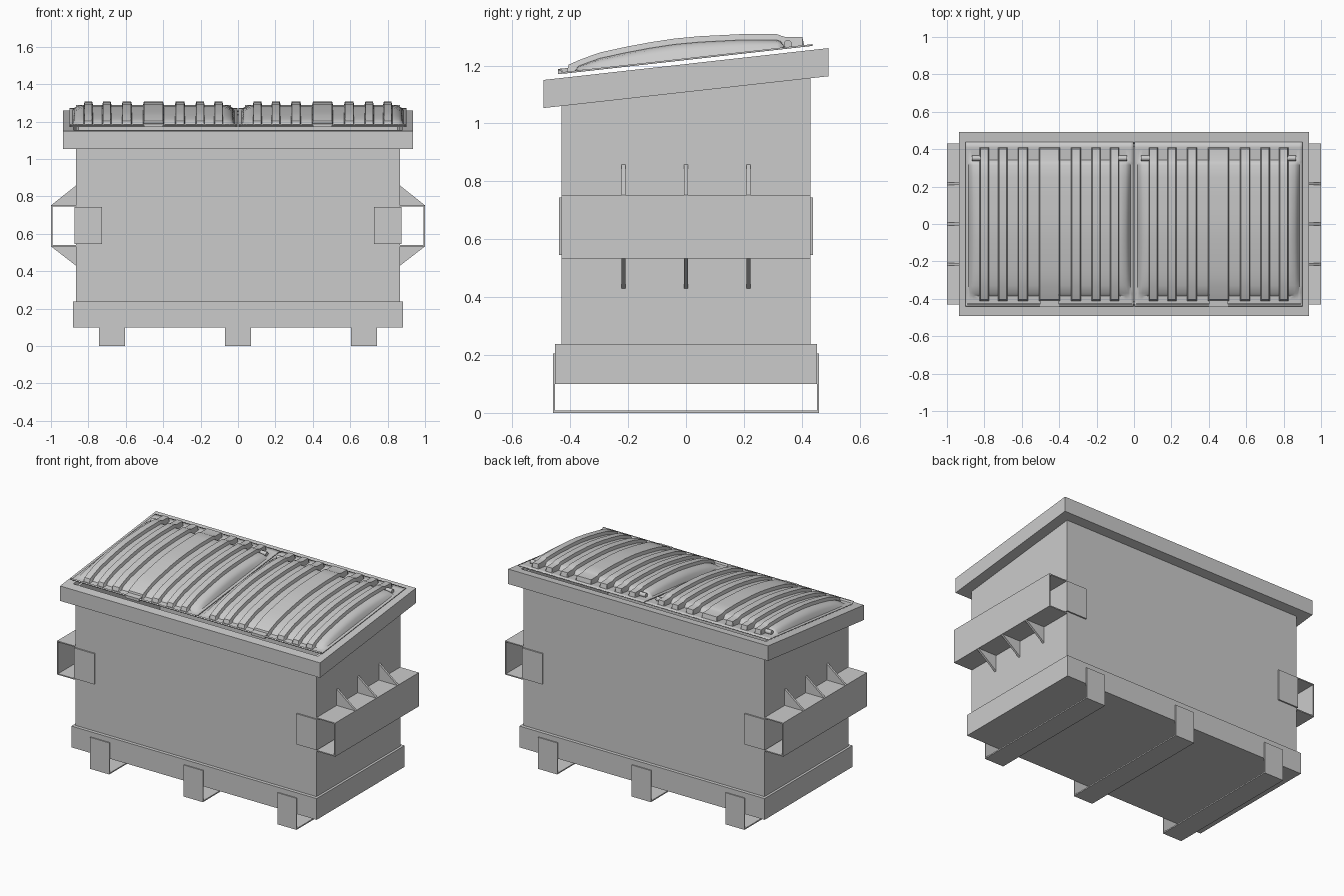
import bpy, bmesh, math

if "Cube" in bpy.data.objects:
    bpy.data.objects.remove(bpy.data.objects["Cube"])

SLOPE = 0.1117  # rise of the lid plane from front to back


def make_object(name, bm, angle=35):
    bmesh.ops.recalc_face_normals(bm, faces=bm.faces)
    me = bpy.data.meshes.new(name)
    bm.to_mesh(me)
    bm.free()
    ob = bpy.data.objects.new(name, me)
    bpy.context.collection.objects.link(ob)
    bpy.ops.object.select_all(action='DESELECT')
    ob.select_set(True)
    bpy.context.view_layer.objects.active = ob
    bpy.ops.object.shade_smooth_by_angle(angle=math.radians(angle))
    return ob


def rect_loft(name, loops, cyclic=False, angle=35):
    """Skin rectangular loops (half x, half y, z at y=0, slope)."""
    bm = bmesh.new()
    rings = [[bm.verts.new((sx * hx, sy * hy, z + sl * sy * hy))
              for sx, sy in ((-1, -1), (1, -1), (1, 1), (-1, 1))]
             for hx, hy, z, sl in loops]
    pairs = list(zip(rings, rings[1:]))
    if cyclic:
        pairs.append((rings[-1], rings[0]))
    else:
        bm.faces.new(rings[0])
        bm.faces.new(rings[-1])
    for a, b in pairs:
        for i in range(4):
            j = (i + 1) % 4
            bm.faces.new((a[i], a[j], b[j], b[i]))
    return make_object(name, bm, angle)


def extrude(name, pts, axis, a, b, angle=35):
    """Extrude a closed 2D profile along an axis from a to b."""
    def place(p, t):
        c = list(p)
        c.insert(axis, t)
        return c
    bm = bmesh.new()
    f = bm.faces.new([bm.verts.new(place(p, a)) for p in pts])
    new = bmesh.ops.extrude_face_region(bm, geom=[f])['geom']
    for v in new:
        if isinstance(v, bmesh.types.BMVert):
            v.co[axis] = b
    return make_object(name, bm, angle)


def interp(table, t):
    if t <= table[0][0]:
        return table[0][1]
    for (x0, v0), (x1, v1) in zip(table, table[1:]):
        if t <= x1:
            return v0 + (v1 - v0) * (t - x0) / (x1 - x0)
    return table[-1][1]


# Hollow bin body with sloping top
rect_loft("body", [(0.866, 0.43, 0.12, 0), (0.866, 0.43, 1.19, SLOPE),
                   (0.850, 0.415, 1.19, SLOPE), (0.850, 0.415, 0.14, 0)])

# Base band and sloping top rim
rect_loft("base_band", [(0.882, 0.452, 0.10, 0), (0.882, 0.452, 0.238, 0)])
rect_loft("top_rim", [(0.935, 0.4925, 1.108, SLOPE), (0.935, 0.4925, 1.205, SLOPE),
                      (0.880, 0.435, 1.205, SLOPE), (0.860, 0.425, 1.108, SLOPE)], True)

# U-shaped foot straps wrapping under the base
o, i = 0.459, 0.452
foot = [(-o, 0.205), (-o, 0), (o, 0), (o, 0.205),
        (i, 0.205), (i, 0.008), (-i, 0.008), (-i, 0.205)]
for n, x in (("left", -0.673), ("middle", 0), ("right", 0.673)):
    extrude("foot_strap_" + n, foot, 0, x - 0.069, x + 0.069)

# Lid profile: rib crown heights from front to back
RIB_Z = [(-0.405, 1.203), (-0.36, 1.223), (-0.297, 1.245), (-0.21, 1.264),
         (-0.125, 1.280), (-0.04, 1.293), (0.046, 1.301), (0.184, 1.308),
         (0.315, 1.308), (0.338, 1.299), (0.402, 1.298)]
Y_LID = [-0.44, -0.43, -0.424, -0.412, -0.405, -0.385, -0.37, -0.33, -0.297, -0.25,
         -0.21, -0.165, -0.125, -0.08, -0.04, 0, 0.046, 0.09, 0.14, 0.184, 0.25,
         0.315, 0.328, 0.342, 0.402, 0.408, 0.437]
MID = 0.452
RIBS = [(0.104, 0.05), (0.203, 0.05), (0.31, 0.055), (MID, 0.112)]
RIBS += [(2 * MID - c, w) for c, w in RIBS[:3]]


def plane(y):
    return 1.225 + SLOPE * y


def lid_columns():
    """(x, panel factor, is rib) across one lid."""
    edge = [(0.003, 0), (0.02, 0), (0.03, 0.5), (0.045, 0.85), (0.072, 1)]
    cols = [(x, f, 0) for x, f in edge] + [(2 * MID - x, f, 0) for x, f in edge]
    for c, w in RIBS:
        for s in (-1, 1):
            cols += [(c + s * w / 2, 1, 0), (c + s * (w / 2 - 0.005), 1, 1)]
    return sorted(cols)


def lid_z(y, factor, rib):
    p = plane(y)
    if y < -0.427:
        return p + 0.010
    h = 0
    if -0.38 < y < 0.335:
        h = factor * max(0, interp(RIB_Z, y) - 0.02 - p)
    if rib and -0.41 < y < 0.405:
        h = max(h, interp(RIB_Z, y) - p)
    return p + h


for side, s in (("left", -1), ("right", 1)):
    # Ribbed domed lid
    bm = bmesh.new()
    grid = [[bm.verts.new((s * x, y, lid_z(y, f, r))) for y in Y_LID]
            for x, f, r in lid_columns()]
    for a, b in zip(grid, grid[1:]):
        for j in range(len(Y_LID) - 1):
            bm.faces.new((a[j], b[j], b[j + 1], a[j + 1]))
    bmesh.ops.recalc_face_normals(bm, faces=bm.faces)
    if sum(f.normal.z for f in bm.faces) < 0:
        bmesh.ops.reverse_faces(bm, faces=bm.faces)
    me = bpy.data.meshes.new("lid_" + side)
    bm.to_mesh(me)
    bm.free()
    lid = bpy.data.objects.new("lid_" + side, me)
    bpy.context.collection.objects.link(lid)
    bpy.ops.object.select_all(action='DESELECT')
    lid.select_set(True)
    bpy.context.view_layer.objects.active = lid
    bpy.ops.object.shade_smooth_by_angle(angle=math.radians(38))
    mod = lid.modifiers.new("thickness", 'SOLIDIFY')
    mod.thickness, mod.offset = 0.006, -1

    # Lid hand grip and hinge pins
    extrude("lid_grip_" + side, [(-0.442, 1.170), (-0.405, 1.174), (-0.405, 1.192), (-0.442, 1.188)],
            0, s * (MID - 0.05), s * (MID + 0.05))
    pin = [(0.352 + 0.014 * math.cos(k * math.pi / 6), 1.274 + 0.014 * math.sin(k * math.pi / 6))
           for k in range(12)]
    for n, x in (("inner", 0.06), ("outer", 2 * MID - 0.06)):
        extrude(f"hinge_pin_{n}_{side}", pin, 0, s * (x - 0.022), s * (x + 0.022))

    # Fork pocket channel, open at both ends
    pocket = [(0.866, 0.752), (1.0, 0.752), (1.0, 0.533), (0.866, 0.533),
              (0.866, 0.540), (0.993, 0.540), (0.993, 0.745), (0.866, 0.745)]
    extrude("fork_pocket_" + side, [(s * x, z) for x, z in pocket], 1, -0.43, 0.43)

    # Corner plate wrapping the body inside the pocket
    plate = [(0.726, -0.439), (0.873, -0.439), (0.873, 0.439), (0.726, 0.439),
             (0.726, 0.429), (0.865, 0.429), (0.865, -0.429), (0.726, -0.429)]
    extrude("wrap_plate_" + side, [(s * x, y) for x, y in plate], 2, 0.545, 0.744)

    # Triangular gussets above and below the pocket
    for k, y in enumerate((-0.216, 0, 0.216)):
        for n, z0, z1 in (("upper", 0.752, 0.86), ("lower", 0.533, 0.428)):
            extrude(f"gusset_{n}_{side}_{k + 1}",
                    [(s * 0.864, z0), (s * 1.0, z0), (s * 0.864, z1)], 1, y - 0.007, y + 0.007)
